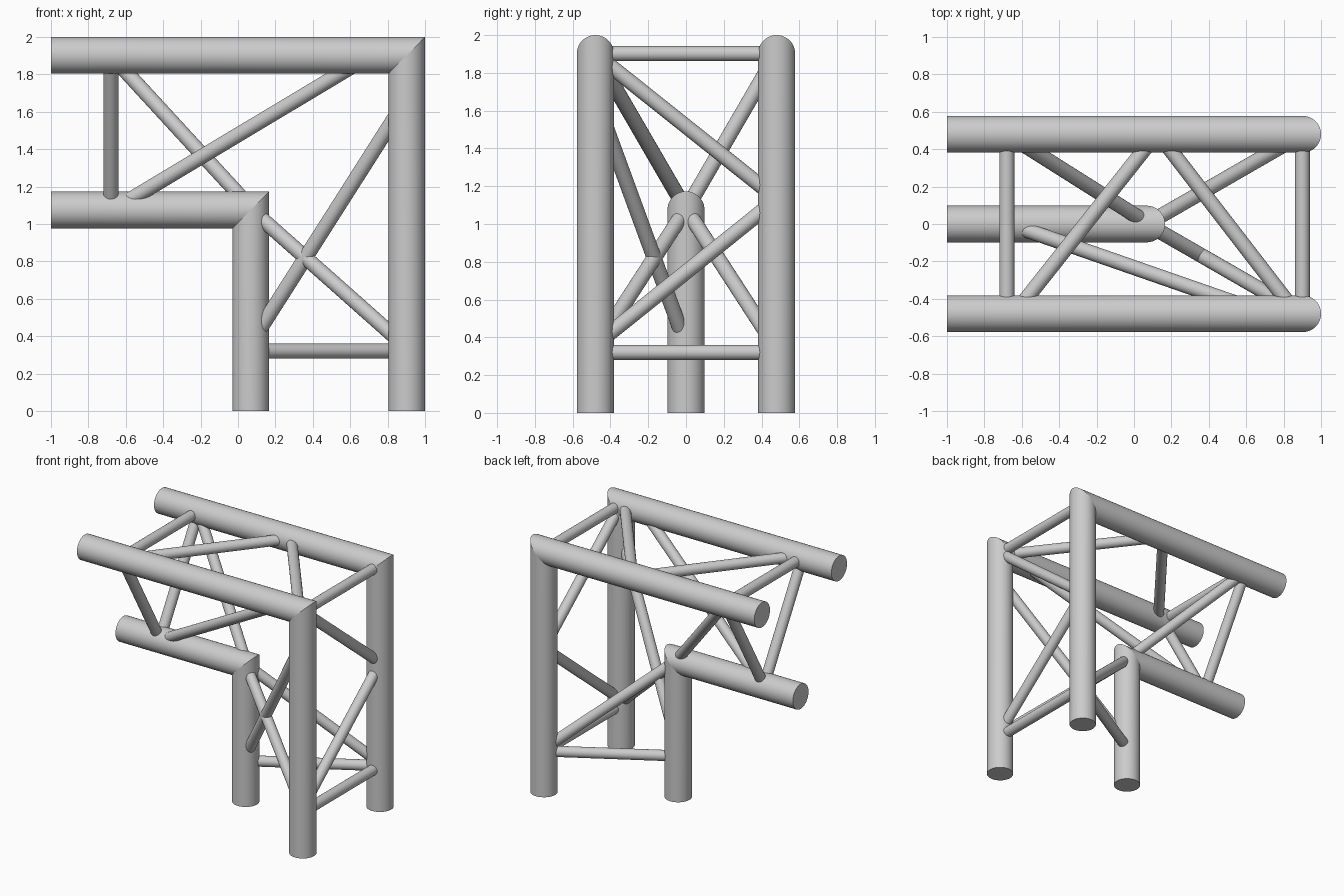
import bpy, bmesh
from math import cos, sin, tau
from mathutils import Vector

cube = bpy.data.objects.get("Cube")
if cube:
    bpy.data.objects.remove(cube, do_unlink=True)

TUBE_R, BRACE_R = 0.098, 0.04
OUT_X, OUT_Y, OUT_Z = 0.902, 0.48, 1.902   # corner of the two outer chords
IN_X, IN_Z = 0.068, 1.075                  # corner of the inner chord

metal = bpy.data.materials.new("light grey metal")
metal.use_nodes = True
color = (0.6, 0.6, 0.6, 1)
metal.diffuse_color = color
metal.node_tree.nodes["Principled BSDF"].inputs["Base Color"].default_value = color


def loft(name, rings):
    """Skin closed rings into a capped tube with crisp ring edges."""
    bm = bmesh.new()
    loops = [[bm.verts.new(p) for p in ring] for ring in rings]
    n = len(loops[0])
    for a, b in zip(loops, loops[1:]):
        for i in range(n):
            j = (i + 1) % n
            bm.faces.new((a[i], a[j], b[j], b[i])).smooth = True
    for loop in (loops[0], loops[-1]):
        bm.faces.new(loop)
    for loop in loops:
        for i in range(n):
            bm.edges.get((loop[i], loop[(i + 1) % n])).smooth = False
    bmesh.ops.recalc_face_normals(bm, faces=bm.faces)
    mesh = bpy.data.meshes.new(name)
    bm.to_mesh(mesh)
    bm.free()
    mesh.materials.append(metal)
    obj = bpy.data.objects.new(name, mesh)
    bpy.context.collection.objects.link(obj)


def chord(name, x, y, z, n=48):
    """Horizontal tube mitred at the corner into a vertical tube."""
    circle = [(TUBE_R * cos(tau * i / n), TUBE_R * sin(tau * i / n)) for i in range(n)]
    loft(name, [[(-1, y + v, z + u) for u, v in circle],
                [(x + u, y + v, z + u) for u, v in circle],
                [(x + u, y + v, 0) for u, v in circle]])


def brace(name, start, end, n=24):
    """Thin round strut between two chord centre lines."""
    start, end = Vector(start), Vector(end)
    turn = (end - start).to_track_quat('Z', 'Y')
    circle = [turn @ Vector((cos(tau * i / n), sin(tau * i / n), 0)) * BRACE_R
              for i in range(n)]
    loft(name, [[p + c for c in circle] for p in (start, end)])


# Main chords
chord("front_chord", OUT_X, -OUT_Y, OUT_Z)
chord("back_chord", OUT_X, OUT_Y, OUT_Z)
chord("inner_chord", IN_X, 0, IN_Z)


# Points on the chord centre lines: along the arm by x, along the leg by z
def front_arm(x): return (x, -OUT_Y, OUT_Z)
def back_arm(x): return (x, OUT_Y, OUT_Z)
def inner_arm(x): return (x, 0, IN_Z)
def front_leg(z): return (OUT_X, -OUT_Y, z)
def back_leg(z): return (OUT_X, OUT_Y, z)
def inner_leg(z): return (IN_X, 0, z)


# Triangle of struts near the arm end
END_X = -0.68
brace("arm_end_top_brace", front_arm(END_X), back_arm(END_X))
brace("arm_end_front_brace", front_arm(END_X), inner_arm(END_X))
brace("arm_end_back_brace", back_arm(END_X), inner_arm(END_X))

# Arm diagonals and the corner strut
brace("top_diagonal_outer", front_arm(-0.64), back_arm(0.12))
brace("top_diagonal_corner", back_arm(0.13), front_arm(0.87))
brace("corner_brace", front_arm(0.9), back_arm(0.9))
brace("arm_front_diagonal", inner_arm(-0.67), front_arm(0.71))
brace("arm_back_diagonal", inner_arm(0.08), back_arm(-0.68))

# Leg struts
FOOT_Z = 0.32
brace("foot_side_brace", front_leg(FOOT_Z), back_leg(FOOT_Z))
brace("foot_back_brace", inner_leg(FOOT_Z), back_leg(FOOT_Z))
brace("side_diagonal_upper", front_leg(1.9), back_leg(1.135))
brace("side_diagonal_lower", front_leg(0.36), back_leg(1.13))
brace("leg_front_diagonal", inner_leg(1.08), front_leg(0.34))
brace("leg_back_diagonal", inner_leg(1.08), back_leg(0.34))
brace("leg_front_cross_diagonal", inner_leg(0.36), front_leg(1.67))
